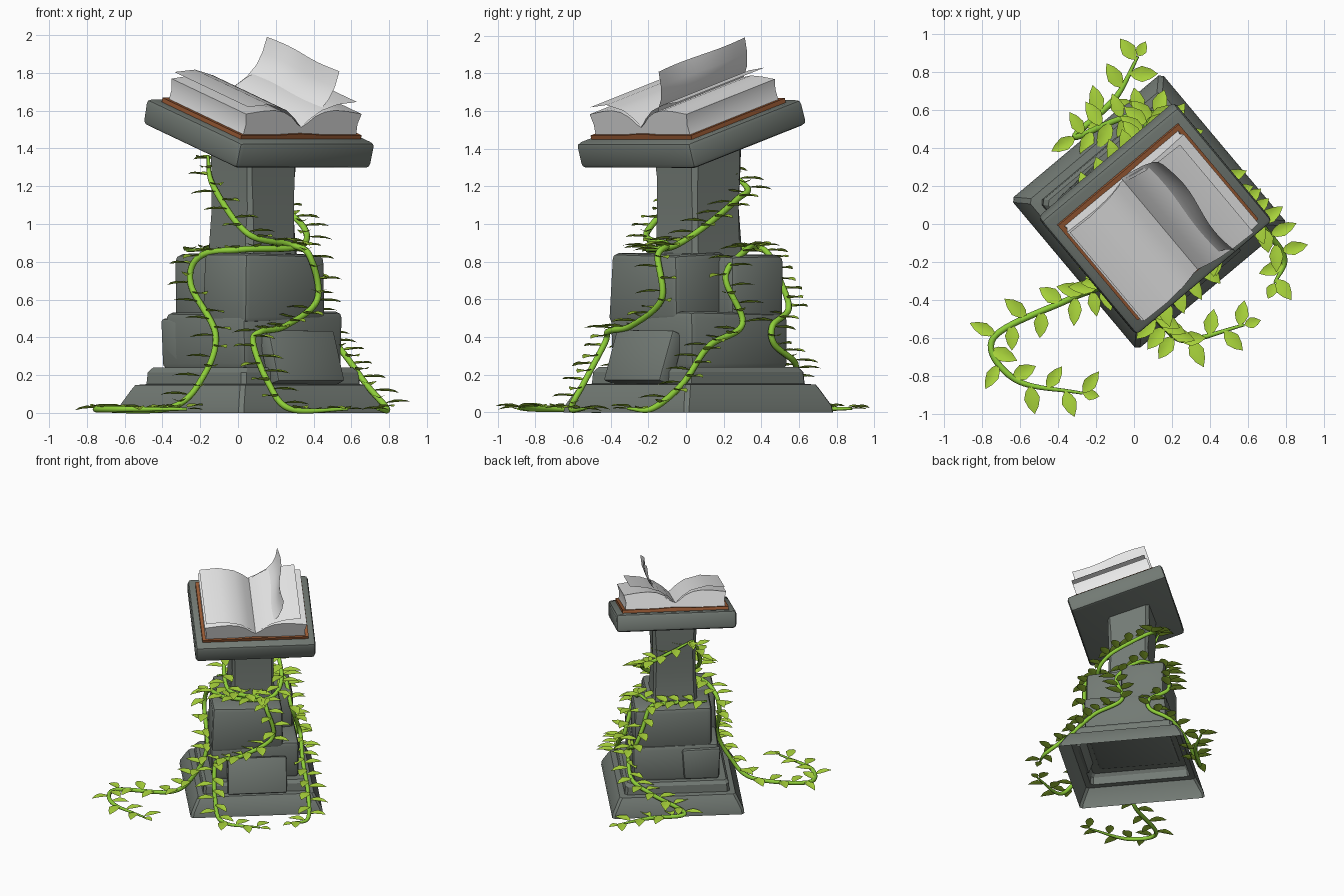
import bpy, bmesh, math, random
from mathutils import Vector, Matrix

if "Cube" in bpy.data.objects:
    bpy.data.objects.remove(bpy.data.objects["Cube"])
random.seed(4)

def mat(name, c):
    m = bpy.data.materials.new(name)
    m.diffuse_color = (*c, 1)
    m.use_nodes = True
    m.node_tree.nodes["Principled BSDF"].inputs["Base Color"].default_value = m.diffuse_color
    return m

STONE = mat("grey green stone", (0.17, 0.195, 0.175))
PAPER = mat("white paper", (0.82, 0.82, 0.82))
LEATHER = mat("brown leather", (0.33, 0.105, 0.035))
STEM = mat("stem green", (0.27, 0.62, 0.04))
LEAF = mat("leaf green", (0.41, 0.68, 0.045))

# Frames: the stand is turned 40 degrees, the book lies on the tilted desk
STAND = Matrix.Translation((0.08, 0.065, 0)) @ Matrix.Rotation(math.radians(40), 4, 'Z')
DESK = STAND @ Matrix.Translation((0, -0.03, 1.41)) @ Matrix.Rotation(math.radians(17), 4, 'X')

def activate(ob):
    bpy.ops.object.select_all(action='DESELECT')
    ob.select_set(True)
    bpy.context.view_layer.objects.active = ob

def finish(name, bm, material, frame=Matrix(), angle=35):
    bmesh.ops.recalc_face_normals(bm, faces=bm.faces)
    me = bpy.data.meshes.new(name)
    bm.to_mesh(me)
    bm.free()
    me.transform(frame)
    me.materials.append(material)
    ob = bpy.data.objects.new(name, me)
    bpy.context.collection.objects.link(ob)
    activate(ob)
    bpy.ops.object.shade_smooth_by_angle(angle=math.radians(angle))

def block(name, lo, hi, bevel=0.025, jitter=0.01, frame=STAND):
    """Worn stone block between two corners."""
    bm = bmesh.new()
    bmesh.ops.create_cube(bm, size=1)
    for v in bm.verts:
        for i in range(3):
            v.co[i] = (hi[i] if v.co[i] > 0 else lo[i]) + random.uniform(-jitter, jitter)
    bmesh.ops.bevel(bm, geom=bm.edges[:], offset=bevel, segments=2, profile=0.5, affect='EDGES')
    finish(name, bm, STONE, frame)

def tower(name, profile, cut, jitter=0.0, bottom=False, slope=0.0):
    """Square tower with cut corners from (half width, height) steps."""
    bm = bmesh.new()
    rows = []
    for r, z in profile:
        row = []
        for k in range(4):
            turn = Matrix.Rotation(k * math.pi / 2, 3, 'Z')
            for y in (-r + cut, r - cut):
                p = turn @ Vector((r, y, z))
                p += Vector([random.uniform(-jitter, jitter) for _ in range(3)])
                p.z += slope * p.y if z == profile[-1][1] else 0
                row.append(bm.verts.new(p))
        rows.append(row)
    for a, b in zip(rows, rows[1:]):
        for i in range(8):
            j = (i + 1) % 8
            bm.faces.new((a[i], a[j], b[j], b[i]))
    bm.faces.new(rows[-1])
    if bottom:
        bm.faces.new(rows[0][::-1])
    finish(name, bm, STONE, STAND, 25)

def strip(name, profile, w0, w1, material, closed=False, n=1, wave=0.0):
    """Sweep a (u, h) profile along the book from front to back."""
    bm = bmesh.new()
    rows = [[bm.verts.new((u + wave * (h - .2) * math.sin(2 * math.pi * k / n), w0 + (w1 - w0) * k / n, h))
             for u, h in profile] for k in range(n + 1)]
    m = len(profile)
    for a, b in zip(rows, rows[1:]):
        for i in range(m if closed else m - 1):
            j = (i + 1) % m
            bm.faces.new((a[i], a[j], b[j], b[i]))
    if closed:
        bm.faces.new(rows[0])
        bm.faces.new(rows[-1][::-1])
    finish(name, bm, material, DESK, 40)

# Stepped plinth (hollow underneath) and worn column
tower("plinth", [(.517, 0), (.512, .035), (.468, .12), (.452, .147), (.41, .152), (.405, .215), (.385, .24)], 0.02)
tower("column", [(.178, .78), (.17, .92), (.165, 1.08), (.168, 1.24), (.175, 1.43)], 0.025, 0.006, True, 0.3)

# Stacked stones
block("lower_block", (-.34, -.335, .22), (.34, .345, .53), 0.035)
block("back_patch_stone", (-.335, .2, .24), (-.05, .365, .5), 0.02)
block("upper_front_block", (-.335, -.34, .48), (.22, .03, .84), 0.03)
block("upper_back_block", (-.285, -.03, .48), (.325, .325, .84), 0.04)
lean = STAND @ Matrix.Translation((0.01, -.385, .29)) @ Matrix.Rotation(-0.33, 4, 'X')
block("leaning_stone", (-.23, -.045, -.14), (.23, .045, .14), 0.012, 0.004, lean)

# Desk slab
block("desk_slab", (-.468, -.408, -.002), (.468, .412, .14), 0.026, 0.004, DESK)

# Open book
def mirrored(half):
    return [(-u, h) for u, h in reversed(half) if u > 0] + half

cover = mirrored([(0, .172), (.06, .17), (.15, .165), (.415, .165)]) + [(.415, .138), (-.415, .138)]
strip("book_cover", cover, -.335, .345, LEATHER, True)
pages = mirrored([(0, .205), (.03, .222), (.08, .262), (.14, .288), (.21, .298), (.3, .292), (.40, .278)])
pages += [(.385, .22), (.39, .163), (-.39, .163), (-.385, .22)]
strip("page_block", pages, -.32, .32, PAPER, True)
strip("loose_left_page", [(0, .205), (-.05, .25), (-.12, .297), (-.25, .328), (-.39, .315)], -.315, .32, PAPER)
strip("loose_right_page", [(0, .205), (.05, .25), (.12, .297), (.22, .33), (.35, .345)], -.32, .31, PAPER)
strip("turning_page", [(0, .205), (.06, .235), (.13, .285), (.18, .35), (.205, .42), (.215, .505)],
      -.29, .335, PAPER, n=12, wave=-.06)

# Vines
def spline(pts, n=12):
    """Smooth curve through the given points."""
    p = [Vector(q) for q in pts]
    p = [2 * p[0] - p[1]] + p + [2 * p[-1] - p[-2]]
    out = []
    for a, b, c, d in zip(p, p[1:], p[2:], p[3:]):
        for k in range(n):
            t = k / n
            out.append(0.5 * (2 * b + (c - a) * t + (2 * a - 5 * b + 4 * c - d) * t * t
                              + (3 * b - a - 3 * c + d) * t ** 3))
    return out + [p[-2]]

def add_leaf(bm, pos, direction, length, width):
    """Pointed leaf with a creased midrib."""
    d = direction.normalized()
    s = d.cross(Vector((0, 0, 1))).normalized()
    up = s.cross(d)
    def at(l, w, h):
        return bm.verts.new(pos + d * l * length + s * w * width + up * h * length)
    mid = [at(0, 0, 0), at(.35, 0, 0), at(.7, 0, 0), at(1, 0, -.04)]
    for side in (-1, 1):
        e = [at(.2, side * .33, .05), at(.45, side * .5, .09), at(.75, side * .32, .05)]
        bm.faces.new((mid[0], mid[1], e[0]))
        bm.faces.new((mid[1], e[1], e[0]))
        bm.faces.new((mid[1], mid[2], e[2], e[1]))
        bm.faces.new((mid[2], mid[3], e[2]))

def vine(name, *pts):
    path = spline(pts)
    # stem
    cu = bpy.data.curves.new(name, 'CURVE')
    cu.dimensions, cu.bevel_depth, cu.bevel_resolution, cu.use_fill_caps = '3D', 0.017, 2, True
    sp = cu.splines.new('POLY')
    sp.points.add(len(path) - 1)
    for i, (q, v) in enumerate(zip(sp.points, path)):
        q.co = (*v, 1)
        q.radius = min(1, 0.45 + 0.04 * min(i, len(path) - 1 - i))
    ob = bpy.data.objects.new(name, cu)
    bpy.context.collection.objects.link(ob)
    cu.materials.append(STEM)
    activate(ob)
    bpy.ops.object.convert(target='MESH')
    bpy.ops.object.shade_smooth_by_angle(angle=math.radians(60))
    # leaves, alternating sides
    bm = bmesh.new()
    side, run = 1, 0.05
    for a, b in zip(path, path[1:]):
        run += (b - a).length
        t = (b - a).normalized()
        if run < (0.08 if a.z < 0.04 else 0.045):
            continue
        run = 0
        steep = abs(t.z)
        out = Vector((a.x - .08, a.y - .065, 0)).normalized()
        s = t.cross(out * steep + Vector((0, 0, 1 - steep)))
        s.z = 0
        d = s.normalized() * side + Vector((t.x, t.y, 0)) * -0.5 + out * (0.6 * steep)
        d.z = random.uniform(-0.08, 0.12)
        add_leaf(bm, a + Vector((0, 0, .01)), d, random.uniform(.135, .16), random.uniform(.07, .085))
        side = -side
    add_leaf(bm, path[0], path[0] - path[1], .09, .06)
    finish(name + "_leaves", bm, LEAF, angle=50)

vine("left_vine", (-.27, -.89, .02), (-.62, -.82, .02), (-.74, -.6, .02), (-.35, -.4, .03), (-.18, -.33, .2),
     (-.12, -.25, .42), (-.25, -.1, .68), (-.2, -.11, .83), (.02, -.2, .865), (.32, -.07, .88),
     (.35, .09, .98), (.18, .27, 1.13), (.075, .32, 1.2), (-.14, .11, 1.35))
vine("front_vine", (.58, -.53, .02), (.28, -.61, .02), (.16, -.54, .16), (.08, -.43, .37), (.12, -.41, .43),
     (.25, -.29, .46), (.42, -.13, .6), (.38, -.15, .83), (.28, -.1, .89), (.05, -.21, .95),
     (-.13, .01, 1.2), (-.16, .13, 1.36))
vine("right_vine", (.74, -.31, .02), (.79, -.18, .02), (.68, -.02, .15), (.53, .12, .35), (.38, .3, .47),
     (.36, .21, .72), (.22, .33, .87), (.1, .38, .87))
vine("back_vine", (.02, .88, .02), (-.1, .66, .02), (-.31, .46, .04), (-.08, .55, .17), (.1, .58, .26),
     (.22, .47, .36), (.22, .46, .46), (.1, .545, .55), (.06, .5, .7), (.04, .43, .85),
     (-.05, .33, .87), (-.27, .1, .86))
